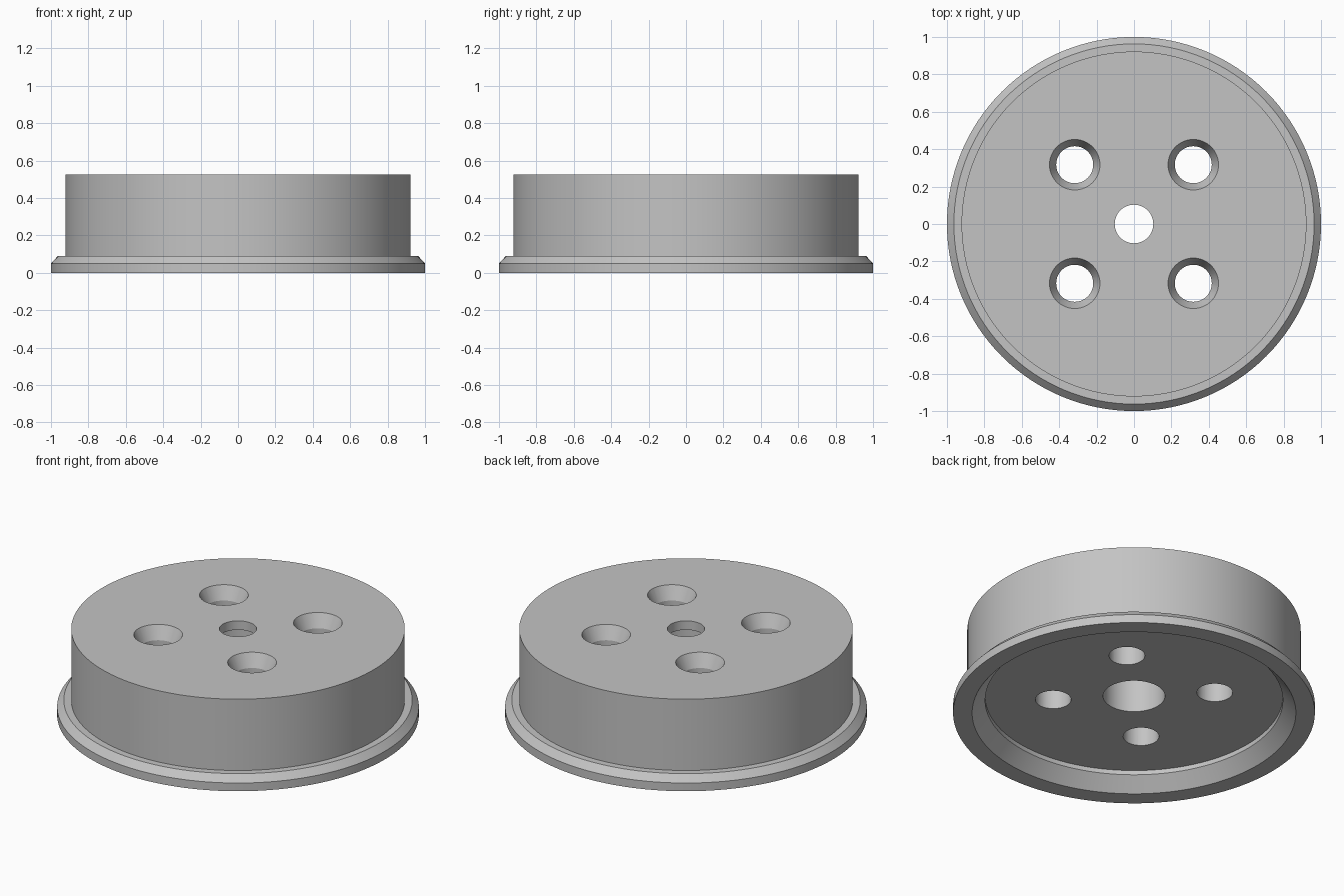
import bpy
import bmesh
from math import cos, sin, tau, radians

cube = bpy.data.objects.get("Cube")
if cube:
    bpy.data.objects.remove(cube, do_unlink=True)

grey = bpy.data.materials.new("plain grey")
grey.use_nodes = True
grey.diffuse_color = (0.55, 0.55, 0.55, 1)
grey.node_tree.nodes["Principled BSDF"].inputs["Base Color"].default_value = (0.55, 0.55, 0.55, 1)


def lathe(name, profile, segments, closed, location=(0, 0, 0)):
    """Revolve (radius, z) points; a closed profile makes a ring, an open one is capped."""
    bm = bmesh.new()
    rings = [[bm.verts.new((r * cos(tau * i / segments), r * sin(tau * i / segments), z))
              for i in range(segments)] for r, z in profile]
    pairs = list(zip(rings, rings[1:]))
    if closed:
        pairs.append((rings[-1], rings[0]))
    else:
        bm.faces.new(rings[0])
        bm.faces.new(rings[-1])
    for a, b in pairs:
        for i in range(segments):
            j = (i + 1) % segments
            bm.faces.new((a[i], a[j], b[j], b[i]))
    bmesh.ops.recalc_face_normals(bm, faces=bm.faces)
    mesh = bpy.data.meshes.new(name)
    bm.to_mesh(mesh)
    bm.free()
    mesh.materials.append(grey)
    obj = bpy.data.objects.new(name, mesh)
    obj.location = location
    bpy.context.collection.objects.link(obj)
    return obj


# Flanged hub: chamfered rim, drum wall, top face, stepped bore, recessed underside
hub = lathe("flanged_hub", [
    (0.895, 0), (1, 0), (1, 0.05), (0.963, 0.09), (0.922, 0.09), (0.922, 0.525),
    (0.103, 0.525), (0.103, 0.47), (0.171, 0.47), (0.171, 0.107),
    (0.823, 0.107), (0.823, 0.08)], 128, True)

# Four countersunk bolt holes
cutters = []
for x in (-0.317, 0.317):
    for y in (-0.317, 0.317):
        cutter = lathe("bolt_hole_cutter", [
            (0.099, -0.1), (0.099, 0.445), (0.135, 0.525), (0.135, 0.7)],
            48, False, (x, y, 0))
        cutter.hide_render = True
        cutters.append(cutter)
        cut = hub.modifiers.new("bolt_hole", "BOOLEAN")
        cut.operation = "DIFFERENCE"
        cut.solver = "EXACT"
        cut.object = cutter

# Apply the cuts and remove the helpers
bpy.ops.object.select_all(action="DESELECT")
bpy.context.view_layer.objects.active = hub
hub.select_set(True)
for name in [m.name for m in hub.modifiers]:
    bpy.ops.object.modifier_apply(modifier=name)
for cutter in cutters:
    bpy.data.objects.remove(cutter, do_unlink=True)

bpy.ops.object.shade_smooth_by_angle(angle=radians(20))
